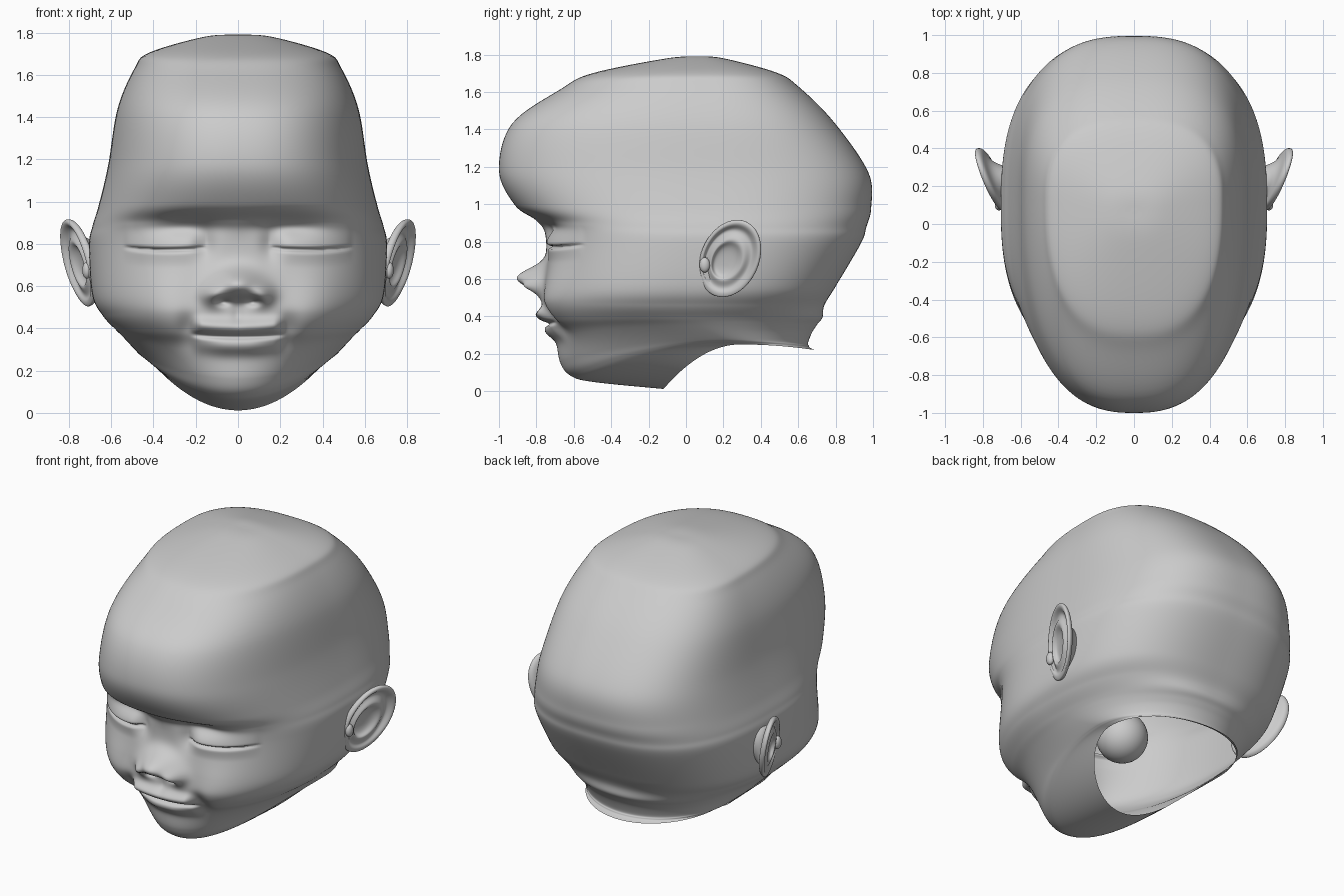
import bpy, bmesh
from math import pi, sin, cos, exp, ceil

if "Cube" in bpy.data.objects:
    bpy.data.objects.remove(bpy.data.objects["Cube"])

def finish(bm, name):
    bmesh.ops.recalc_face_normals(bm, faces=bm.faces[:])
    me = bpy.data.meshes.new(name)
    bm.to_mesh(me)
    bm.free()
    for p in me.polygons:
        p.use_smooth = True
    ob = bpy.data.objects.new(name, me)
    bpy.context.collection.objects.link(ob)
    return ob

def smooth(a, b, v):
    t = max(0.0, min(1.0, (v - a) / (b - a)))
    return t * t * (3 - 2 * t)

def catmull(a, b, c, d, t):
    return [0.5 * (2 * q + (r - p) * t + (2 * p - 5 * q + 4 * r - s) * t * t
            + (3 * q - p - 3 * r + s) * t ** 3) for p, q, r, s in zip(a, b, c, d)]

def skin(bm, rings):
    for a, b in zip(rings, rings[1:]):
        n = len(a)
        for i in range(n):
            bm.faces.new((a[i], a[(i + 1) % n], b[(i + 1) % n], b[i]))

# Head rings: front y, front z, half width, its y, its z, back y
ROWS = [
    (.07, 1.79, 0, .07, 1.79, .07),
    (-.10, 1.78, .16, .07, 1.78, .20),
    (-.50, 1.70, .42, .10, 1.705, .48),
    (-.67, 1.615, .49, .12, 1.63, .60),
    (-.93, 1.43, .57, .14, 1.44, .79),
    (-1.0, 1.18, .615, .14, 1.17, .975),
    (-.915, .995, .66, .12, .98, .99),
    (-.80, .91, .69, .10, .88, .965),
    (-.75, .82, .705, .08, .79, .935),
    (-.75, .58, .69, 0, .56, .80),
    (-.765, .47, .64, -.05, .46, .74),
    (-.75, .38, .58, -.03, .395, .73),
    (-.70, .30, .54, .05, .355, .70),
    (-.675, .16, .475, .19, .285, .655),
    (-.62, .085, .455, .23, .268, .657),
    (-.50, .05, .44, .25, .26, .665),
    (-.12, .012, .42, .29, .25, .69)]

# Soft bumps on the face: x, z, spread x, spread z, height (mirrored)
BUMPS = [
    (.37, .50, .12, .13, .05),      # cheek
    (.24, .40, .035, .05, -.03),    # fold beside mouth
    (.24, .885, .10, .035, -.045),  # eye socket
    (.16, .80, .035, .05, -.035),   # inner eye corner
    (.115, .555, .04, .036, .075),  # nostril wing
    (.075, .527, .022, .013, -.05), # nostril
    (0, .465, .02, .03, -.012)]     # philtrum

def bump(x, z, bx, bz, sx, sz, h):
    e = ((x - bx) / sx) ** 2 + ((z - bz) / sz) ** 2
    return h * exp(-e / 2) if e < 30 else 0.0

def face_relief(x, z):
    x = abs(x)
    d = sum(bump(x, z, *b) for b in BUMPS)
    # nose tip with a sharp underside
    d += bump(x, z, 0, .605, .078, .05, .155) * smooth(.49, .565, z)
    # lips with a groove between them
    win = 1 - smooth(.17, .235, x)
    line = .36 + .25 * x * x
    d += win * (bump(0, z, 0, line + .045, 1, .025, .045)
                + bump(0, z, 0, line - .045, 1, .028, .045) * (1 - smooth(.05, .22, x) * .6)
                + bump(0, z, 0, line, 1, .009, -.03))
    # closed eyelids with a crease between them
    lid = .775 + .35 * (x - .34) ** 2
    u = (x - .345) / .19
    if abs(u) < 1:
        dome = (1 - u * u) ** .5
        if z > lid:
            d += .028 * dome * (1 - smooth(lid, lid + .13, z))
        else:
            d += .015 * dome * (1 - smooth(0, .09, lid - z))
        d += dome * bump(0, z, 0, lid - .004, 1, .007, -.028)
    return d

HALF = 140

def head_ring(bm, row):
    yf, zf, w, ys, zs, yb = row
    zb = zs - .03 * (1 - smooth(.25, .33, zs))
    nf = 2 + .5 * smooth(.25, .55, zs)
    ring = []
    for i in range(2 * HALF):
        t = i / HALF
        side = 1 if t <= 1 else -1
        t = t if t <= 1 else 2 - t
        a = pi * (.45 * t + .55 * t * t)    # finer spacing on the face
        c, s = cos(a), abs(sin(a))
        n = nf if c > 0 else 2 + (nf - 2) * 1.3
        r = (abs(c) ** n + s ** n) ** (-1 / n)
        c, s = c * r, s * r
        ye, ze = (yf, zf) if c > 0 else (yb, zb)
        x = side * w * s
        y = ys + (ye - ys) * abs(c)
        z = zs + (ze - zs) * c * c
        if c > 0 and z < 1.1 and y < -.15:
            y -= face_relief(x, z) * smooth(.15, .4, -y)
        ring.append(bm.verts.new((x, y, z)))
    return ring

# Head shell, open at the neck
bm = bmesh.new()
rings = []
last = len(ROWS) - 1
for k in range(last):
    q = [ROWS[min(max(k + j, 0), last)] for j in (-1, 0, 1, 2)]
    drop = q[1][1] - q[2][1]
    steps = max(8, ceil(drop / (.0075 if q[1][1] < 1 else .03)))
    for j in range(steps):
        if k + j:
            rings.append(head_ring(bm, catmull(*q, j / steps)))
rings.append(head_ring(bm, ROWS[-1]))
skin(bm, rings)
pole = bm.verts.new((0, .07, 1.79))
for i in range(2 * HALF):
    bm.faces.new((pole, rings[0][(i + 1) % (2 * HALF)], rings[0][i]))
finish(bm, "head")

# Ear cross-section from the hollow over the rim to the back: scale, height
SECTION = [(.08, -.028), (.38, -.024), (.47, .006), (.56, .006), (.68, -.016),
           (.78, -.02), (.86, .008), (.94, .010), (1.0, 0), (1.0, -.018),
           (.94, -.03), (.80, -.035), (.62, -.05), (.5, -.12)]

def ear(side, name):
    bm = bmesh.new()
    rings = []
    for s, h in SECTION:
        ring = []
        cy, cz = .18 + .04 * s, .67 + .04 * s
        for i in range(20):
            a = 2 * pi * i / 20
            # egg outline leaning back at the top
            y = cy + s * (.235 + .04 * sin(a) + .165 * cos(a) - cy)
            z = cz + s * (.71 + .21 * sin(a) - cz)
            flat = .4 + .6 * smooth(.54, .66, z)    # plain lobe
            x = .712 + .36 * (y - .1) + .17 * (z - .7) + (h * flat if h > -.03 else h)
            ring.append(bm.verts.new((side * x, y, z)))
        rings.append(ring)
    skin(bm, rings)
    bm.faces.new(rings[0])
    mod = finish(bm, name).modifiers.new("smooth", 'SUBSURF')
    mod.levels = mod.render_levels = 2

def ball(name, loc, scale):
    bpy.ops.mesh.primitive_uv_sphere_add(segments=32, ring_count=20, radius=1, location=loc)
    ob = bpy.context.object
    ob.name = name
    ob.scale = scale
    bpy.ops.object.shade_smooth()

for side, tag in ((1, "left"), (-1, "right")):
    ear(side, "ear_" + tag)
    ball("tragus_" + tag, (side * .715, .10, .675), (.022, .028, .04))
    ball("eyeball_" + tag, (side * .33, -.50, .80), (.15, .15, .15))
